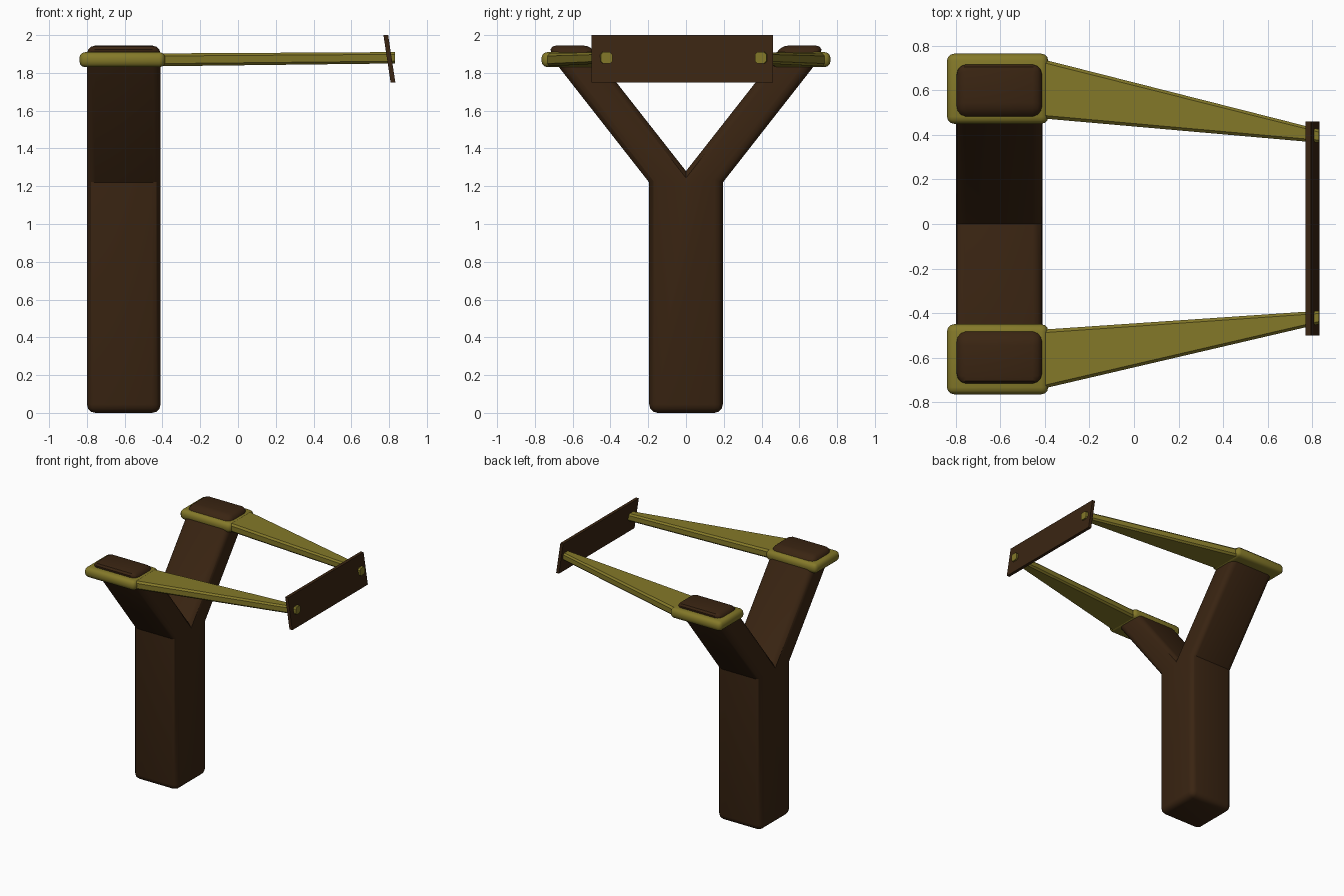
import bpy, bmesh, math
from mathutils import Matrix, Vector

if "Cube" in bpy.data.objects:
    bpy.data.objects.remove(bpy.data.objects["Cube"])


def material(name, rgb):
    m = bpy.data.materials.new(name)
    m.diffuse_color = (*rgb, 1)
    m.use_nodes = True
    m.node_tree.nodes["Principled BSDF"].inputs["Base Color"].default_value = m.diffuse_color
    return m


WOOD = material("dark_brown", (0.042, 0.018, 0.006))
RUBBER = material("olive_yellow", (0.23, 0.19, 0.022))


def finish(name, bm, mat, smooth=None):
    bmesh.ops.recalc_face_normals(bm, faces=bm.faces)
    me = bpy.data.meshes.new(name)
    bm.to_mesh(me)
    bm.free()
    me.materials.append(mat)
    ob = bpy.data.objects.new(name, me)
    bpy.context.collection.objects.link(ob)
    if smooth:
        bpy.ops.object.select_all(action='DESELECT')
        ob.select_set(True)
        bpy.context.view_layer.objects.active = ob
        bpy.ops.object.shade_smooth_by_angle(angle=math.radians(smooth))
    return ob


def box(lo, hi):
    bm = bmesh.new()
    lo, hi = Vector(lo), Vector(hi)
    bmesh.ops.create_cube(bm, size=1, matrix=Matrix.Translation((lo + hi) / 2)
                          @ Matrix.Diagonal((*(hi - lo), 1)))
    return bm


# Y-shaped handle: profile in the yz plane extruded along x, edges rounded
half = [(0.195, 0), (0.195, 1.22), (0.70, 1.865), (0.73, 1.945),
        (0.50, 1.945), (0.455, 1.86)]
profile = half + [(0, 1.28)] + [(-y, z) for y, z in reversed(half)]
bm = bmesh.new()
face = bm.faces.new([bm.verts.new((-0.80, y, z)) for y, z in profile])
ext = bmesh.ops.extrude_face_region(bm, geom=[face])
bmesh.ops.translate(bm, vec=(0.39, 0, 0),
                    verts=[v for v in ext['geom'] if isinstance(v, bmesh.types.BMVert)])
bmesh.ops.recalc_face_normals(bm, faces=bm.faces)
# creases of the fork stay sharp; everything else is rounded
edges = [e for e in bm.edges
         if not (abs(e.verts[0].co.x - e.verts[1].co.x) > 0.1
                 and 0.5 < e.verts[0].co.z < 1.9)]
bmesh.ops.bevel(bm, geom=edges, offset=0.045, offset_type='OFFSET', segments=3,
                profile=0.5, affect='EDGES', clamp_overlap=True)
finish("forked_handle", bm, WOOD, 30)


def section(bm, x, y0, y1, z0, z1, c):
    # chamfered rectangle across the strap
    pts = [(y0 + c, z0), (y1 - c, z0), (y1, z0 + c), (y1, z1 - c),
           (y1 - c, z1), (y0 + c, z1), (y0, z1 - c), (y0, z0 + c)]
    return [bm.verts.new((x, y, z)) for y, z in pts]


for side, s, end in (("left", 1, (0.365, 0.425)), ("right", -1, (0.39, 0.45))):
    # rounded band wrapped round the prong tip
    bm = box((-0.84, 0.45, 1.83), (-0.385, 0.765, 1.91))
    bmesh.ops.bevel(bm, geom=bm.edges[:], offset=0.032, segments=3,
                    profile=0.5, affect='EDGES')
    bmesh.ops.scale(bm, vec=(1, s, 1), verts=bm.verts)
    finish(side + "_prong_band", bm, RUBBER, 30)
    # tapering elastic strap
    bm = bmesh.new()
    a = section(bm, -0.42, 0.475, 0.742, 1.835, 1.903, 0.014)
    b = section(bm, 0.83, *end, 1.85, 1.91, 0.012)
    for i in range(8):
        j = (i + 1) % 8
        bm.faces.new((a[i], a[j], b[j], b[i]))
    bm.faces.new(a)
    bm.faces.new(b)
    bmesh.ops.scale(bm, vec=(1, s, 1), verts=bm.verts)
    finish(side + "_elastic_strap", bm, RUBBER)

# leaning pouch plate
bm = box((0.77, -0.5, 1.75), (0.795, 0.46, 2.0))
for v in bm.verts:
    v.co.x += 0.038 * (2.0 - v.co.z) / 0.25
finish("pouch", bm, WOOD)
